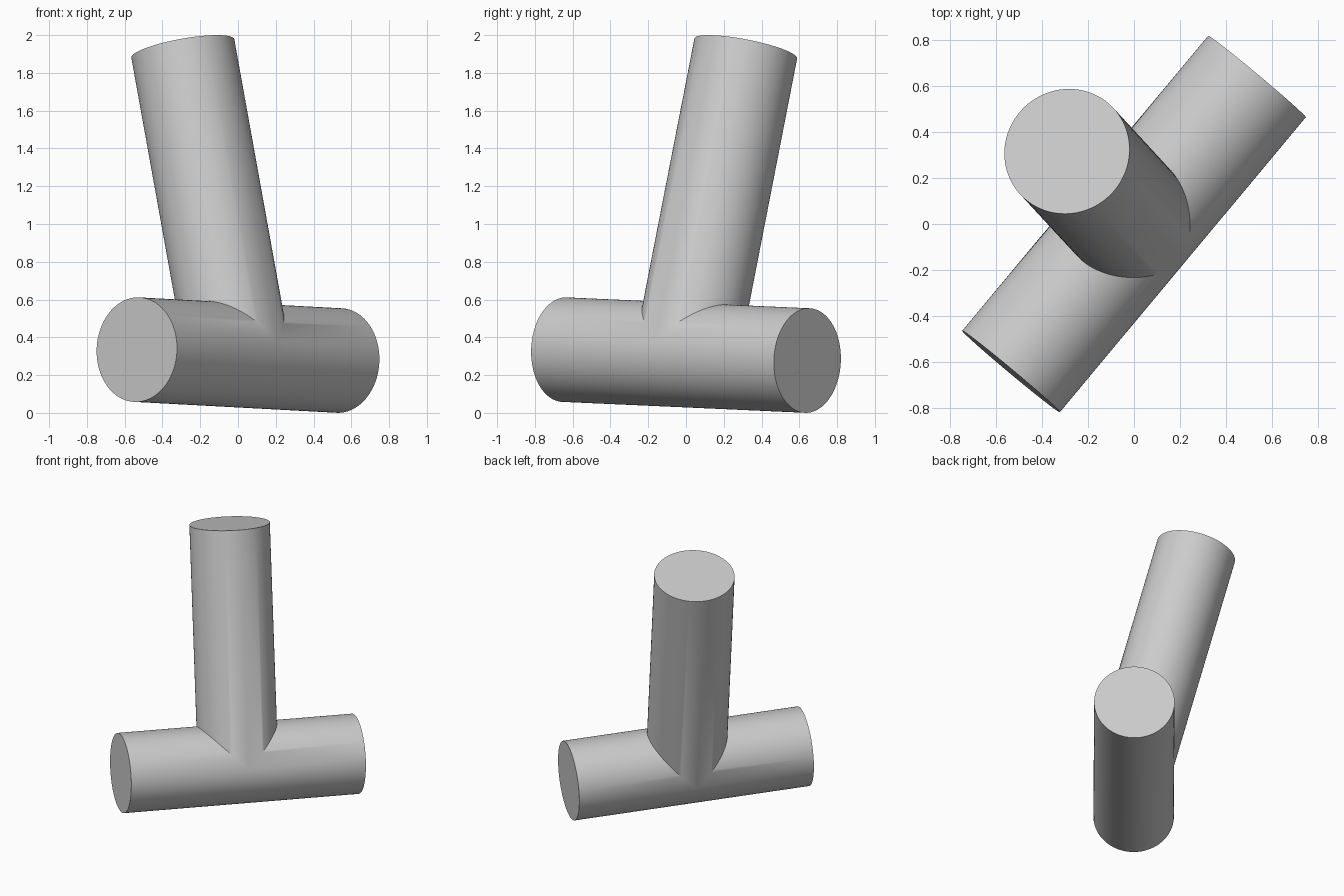
import bpy
import bmesh
from math import sin, cos, pi
from mathutils import Vector, Matrix

if "Cube" in bpy.data.objects:
    bpy.data.objects.remove(bpy.data.objects["Cube"], do_unlink=True)

RADIUS, HALF_RUN, BRANCH, SIDES = 0.277, 0.837, 1.679, 96

# Plain grey material
grey = bpy.data.materials.new("light_grey")
grey.use_nodes = True
colour = (0.6, 0.6, 0.6, 1)
grey.diffuse_color = colour
grey.node_tree.nodes["Principled BSDF"].inputs["Base Color"].default_value = colour

bm = bmesh.new()


def tube(start, end):
    """Tube between two outlines given as functions of angle, capped at the end."""
    angles = [2 * pi * i / SIDES for i in range(SIDES)]
    a = [bm.verts.new(start(t)) for t in angles]
    b = [bm.verts.new(end(t)) for t in angles]
    for i in range(SIDES):
        j = (i + 1) % SIDES
        bm.faces.new((a[i], a[j], b[j], b[i]))
    bm.faces.new(b)


# Two halves of the straight run, mitred where the branch joins
for s in (-1, 1):
    tube(lambda t: (s * RADIUS * max(cos(t), 0), RADIUS * sin(t), RADIUS * cos(t)),
         lambda t: (s * HALF_RUN, RADIUS * sin(t), RADIUS * cos(t)))

# Branch with a saddle-shaped foot
tube(lambda t: (RADIUS * cos(t), RADIUS * sin(t), RADIUS * abs(cos(t))),
     lambda t: (RADIUS * cos(t), RADIUS * sin(t), BRANCH))

bmesh.ops.remove_doubles(bm, verts=bm.verts, dist=0.0001)
bmesh.ops.recalc_face_normals(bm, faces=bm.faces)

# Tilt the tee into place
up = Vector((-0.18, 0.195, 1)).normalized()
run = Vector((0.536, 0.643, -0.028))
run = (run - up * run.dot(up)).normalized()
turn = Matrix((run, up.cross(run), up)).transposed().to_4x4()
bm.transform(Matrix.Translation((0, 0, 0.306)) @ turn)

mesh = bpy.data.meshes.new("tee_pipe")
bm.to_mesh(mesh)
bm.free()
mesh.materials.append(grey)
tee = bpy.data.objects.new("tee_pipe", mesh)
bpy.context.collection.objects.link(tee)
bpy.ops.object.select_all(action="DESELECT")
tee.select_set(True)
bpy.context.view_layer.objects.active = tee
bpy.ops.object.shade_smooth_by_angle(angle=pi / 6)
